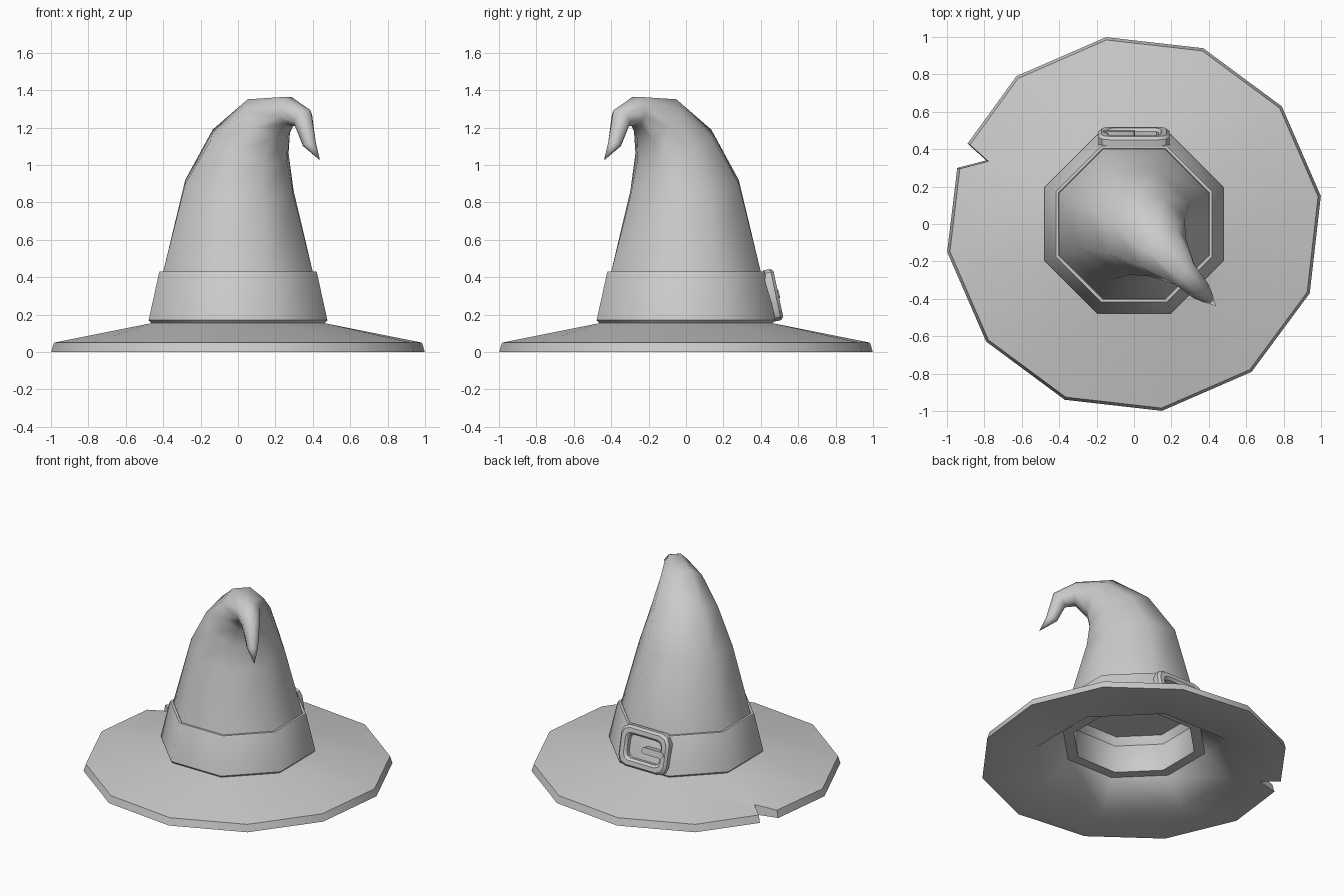
import bpy
import bmesh
from math import sin, cos, pi, radians, atan2, sqrt
from mathutils import Vector, Matrix

cube = bpy.data.objects.get("Cube")
if cube:
    bpy.data.objects.remove(cube)

GREY = (0.6, 0.6, 0.6, 1)
felt = bpy.data.materials.new("plain grey")
felt.use_nodes = True
felt.diffuse_color = GREY
felt.node_tree.nodes["Principled BSDF"].inputs["Base Color"].default_value = GREY


def finish(bm, name, angle):
    """Turn a bmesh into a smooth-shaded object, sharp above the angle."""
    bmesh.ops.recalc_face_normals(bm, faces=bm.faces)
    mesh = bpy.data.meshes.new(name)
    bm.to_mesh(mesh)
    bm.free()
    mesh.materials.append(felt)
    ob = bpy.data.objects.new(name, mesh)
    bpy.context.collection.objects.link(ob)
    bpy.ops.object.select_all(action='DESELECT')
    ob.select_set(True)
    bpy.context.view_layer.objects.active = ob
    bpy.ops.object.shade_smooth_by_angle(angle=radians(angle))
    return ob


def octagon(apothem, z):
    """Octagon with flat sides towards x and y."""
    r = apothem / cos(pi / 8)
    return [Vector((r * cos(a), r * sin(a), z))
            for a in (pi / 8 + i * pi / 4 for i in range(8))]


def add_loop(bm, points):
    return [bm.verts.new(p) for p in points]


def bridge(bm, a, b):
    """Quads between two loops of equal length."""
    n = len(a)
    for i in range(n):
        j = (i + 1) % n
        bm.faces.new((a[i], a[j], b[j], b[i]))


def zip_loops(bm, a, b):
    """Triangles between two loops of different length, matched by angle."""
    def turn(v):
        return atan2(v.co.y, v.co.x) % (2 * pi)
    a, b = sorted(a, key=turn), sorted(b, key=turn)
    ta = [turn(v) for v in a] + [turn(a[0]) + 2 * pi]
    tb = [turn(v) for v in b] + [turn(b[0]) + 2 * pi]
    i = j = 0
    while i < len(a) or j < len(b):
        va, vb = a[i % len(a)], b[j % len(b)]
        if j == len(b) or (i < len(a) and ta[i + 1] <= tb[j + 1]):
            i += 1
            bm.faces.new((va, vb, a[i % len(a)]))
        else:
            j += 1
            bm.faces.new((va, vb, b[j % len(b)]))


# Brim: twelve-sided, with a torn notch, and a hollow for the head
rim = []
for k in range(12):
    a = radians(8.5 + 30 * k)
    if k == 5:
        rim += [(-0.89, 0.43), (-0.79, 0.34), (-0.945, 0.30)]
    else:
        rim.append((1.01 * cos(a), 1.01 * sin(a)))
bm = bmesh.new()
low = add_loop(bm, [(x, y, 0) for x, y in rim])
high = add_loop(bm, [(x * 0.985, y * 0.985, 0.05 + 0.12 * (1 - min(1, sqrt(x * x + y * y))))
                     for x, y in rim])
collar = add_loop(bm, octagon(0.46, 0.155))
mouth = add_loop(bm, octagon(0.62, 0))
wall = add_loop(bm, octagon(0.45, 0.15))
ceiling = add_loop(bm, octagon(0.36, 0.41))
bridge(bm, low, high)
zip_loops(bm, high, collar)
zip_loops(bm, low, mouth)
bridge(bm, mouth, wall)
bridge(bm, wall, ceiling)
bm.faces.new(ceiling)
finish(bm, "brim", 60)

# Crown: octagonal rings along a bent path (reach, height, tilt, radius)
RINGS = [(0, 0.15, 0, 0.49), (0, 0.42, 0, 0.435), (0.01, 0.88, 8, 0.315),
         (0.09, 1.10, 25, 0.23), (0.22, 1.245, 50, 0.15), (0.38, 1.29, 85, 0.08),
         (0.49, 1.25, 130, 0.06), (0.54, 1.11, 165, 0.038)]
lean = Matrix.Rotation(-pi / 4, 4, 'Z')
bm = bmesh.new()
previous = None
for reach, height, tilt, r in RINGS:
    place = (lean @ Matrix.Translation((reach, 0, height))
             @ Matrix.Rotation(radians(tilt), 4, 'Y'))
    ring = add_loop(bm, [place @ p for p in octagon(r * cos(pi / 8), 0)])
    if previous:
        bridge(bm, previous, ring)
    previous = ring
tip = bm.verts.new(lean @ Vector((0.62, 0, 1.025)))
for i in range(8):
    bm.faces.new((previous[i], previous[(i + 1) % 8], tip))
finish(bm, "crown", 180)

# Band: octagonal ribbon with a thin lip at the top
bm = bmesh.new()
loops = [add_loop(bm, octagon(a, z)) for a, z in
         [(0.38, 0.155), (0.465, 0.155), (0.478, 0.17), (0.423, 0.42),
          (0.418, 0.43), (0.403, 0.43), (0.38, 0.40)]]
for a, b in zip(loops, loops[1:] + loops[:1]):
    bridge(bm, a, b)
finish(bm, "hat_band", 46)


# Buckle: chamfered frame and prong, leaning back with the band
def rounded(w, h, c, depth):
    corner = [(w, h - c), (w - c * 0.3, h - c * 0.3), (w - c, h)]
    quarter = corner + [(-x, z) for x, z in reversed(corner)]
    return [Vector((x, depth, z)) for x, z in
            quarter + [(-x, -z) for x, z in quarter]]


tilt_back = Matrix.Translation((0, 0.445, 0.3)) @ Matrix.Rotation(radians(12), 4, 'X')
bm = bmesh.new()
loops = [add_loop(bm, rounded(*s)) for s in
         [(0.19, 0.14, 0.06, -0.005), (0.19, 0.14, 0.06, 0.035), (0.175, 0.125, 0.055, 0.05),
          (0.145, 0.095, 0.04, 0.05), (0.13, 0.08, 0.035, 0.035), (0.13, 0.08, 0.035, -0.005)]]
for a, b in zip(loops, loops[1:] + loops[:1]):
    bridge(bm, a, b)
finish(bm, "buckle_frame", 30).matrix_world = tilt_back

bm = bmesh.new()
shape = rounded(0.085, 0.022, 0.015, 0)
back = add_loop(bm, shape)
front = add_loop(bm, [p + Vector((0, 0.055, 0)) for p in shape])
bridge(bm, back, front)
bm.faces.new(front)
bm.faces.new(back)
finish(bm, "buckle_prong", 30).matrix_world = tilt_back @ Matrix.Translation((-0.08, 0, 0))
